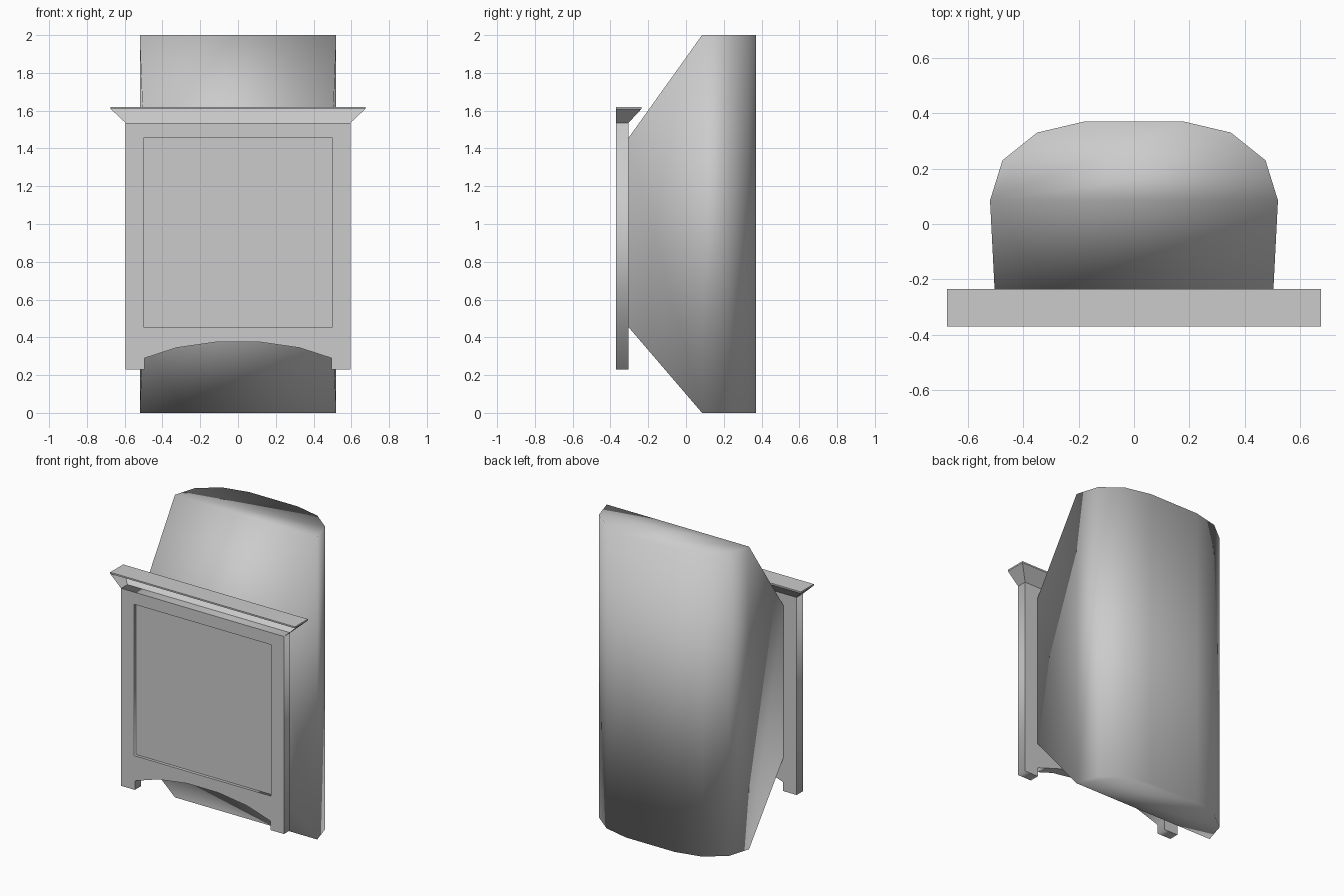
import bpy, math

if "Cube" in bpy.data.objects:
    bpy.data.objects.remove(bpy.data.objects["Cube"])


def mesh_object(name, verts, faces, smooth=False):
    mesh = bpy.data.meshes.new(name)
    mesh.from_pydata(verts, [], faces)
    mesh.update()
    if smooth:
        mesh.polygons.foreach_set("use_smooth", [True] * len(mesh.polygons))
    obj = bpy.data.objects.new(name, mesh)
    bpy.context.collection.objects.link(obj)
    return obj


def box(name, x, y0, y1, z0, z1):
    verts = [(sx * x, y, z) for sx in (-1, 1) for y in (y0, y1) for z in (z0, z1)]
    faces = [(0, 1, 3, 2), (4, 6, 7, 5), (0, 4, 5, 1),
             (2, 3, 7, 6), (0, 2, 6, 4), (1, 5, 7, 3)]
    return mesh_object(name, verts, faces)


FRONT, MID = -0.37, -0.305

# Smooth hood: rounded back outline, tapering forward to a smaller front face
half = [(0.52, 0.085), (0.475, 0.23), (0.35, 0.33), (0.18, 0.37)]
plan = half + [(-x, y) for x, y in reversed(half)]
n = len(plan)
verts = [(x, y, 0) for x, y in plan] + [(x, y, 2) for x, y in plan]
verts += [(0.5, MID, 0.455), (-0.5, MID, 0.455), (-0.5, MID, 1.455), (0.5, MID, 1.455)]
br, bl, tl, tr = range(2 * n, 2 * n + 4)
faces = [(i, i + 1, n + i + 1, n + i) for i in range(n - 1)]      # back wall
faces += [tuple(range(n - 1, -1, -1)), tuple(range(n, 2 * n))]    # bottom, top
faces += [(bl, br, tr, tl),                                       # front
          (0, n, tr, br), (n - 1, bl, tl, 2 * n - 1),             # sides
          (n, 2 * n - 1, tl, tr), (0, br, bl, n - 1)]             # slopes
mesh_object("hood_body", verts, faces, smooth=True)

# Surround: flat outline with an arched foot and a square opening
arch = [(0.595, 0.23), (0.495, 0.23), (0.495, 0.29), (0.325, 0.345), (0.115, 0.375)]
outer = arch + [(-x, z) for x, z in reversed(arch)] + [(-0.595, 1.535), (0.595, 1.535)]
inner = [(-0.5, 0.455), (-0.5, 1.455), (0.5, 1.455), (0.5, 0.455)]
curve = bpy.data.curves.new("front_frame", 'CURVE')
curve.dimensions = '2D'
curve.fill_mode = 'BOTH'
curve.extrude = (MID - FRONT) / 2
for loop in (outer, inner):
    spline = curve.splines.new('POLY')
    spline.points.add(len(loop) - 1)
    for p, (x, z) in zip(spline.points, loop):
        p.co = (x, z, 0, 1)
    spline.use_cyclic_u = True
frame = bpy.data.objects.new("front_frame", curve)
frame.rotation_euler = (math.pi / 2, 0, 0)
frame.location.y = (FRONT + MID) / 2
bpy.context.collection.objects.link(frame)
bpy.ops.object.select_all(action='DESELECT')
frame.select_set(True)
bpy.context.view_layer.objects.active = frame
bpy.ops.object.convert(target='MESH')

# Slightly recessed panel inside the frame
box("front_panel", 0.5, -0.35, MID, 0.455, 1.455)

# Cornice: flared ends and back under a thin shelf, open at the front
low, high = 1.535, 1.61
verts = [(-0.595, FRONT, low), (-0.595, MID, low), (0.595, MID, low), (0.595, FRONT, low),
         (-0.675, FRONT, high), (-0.675, -0.235, high), (0.675, -0.235, high), (0.675, FRONT, high)]
mesh_object("cornice_flare", verts, [(i, i + 4, i + 5, i + 1) for i in range(3)])
box("cornice_shelf", 0.675, FRONT, -0.235, high, 1.62)
